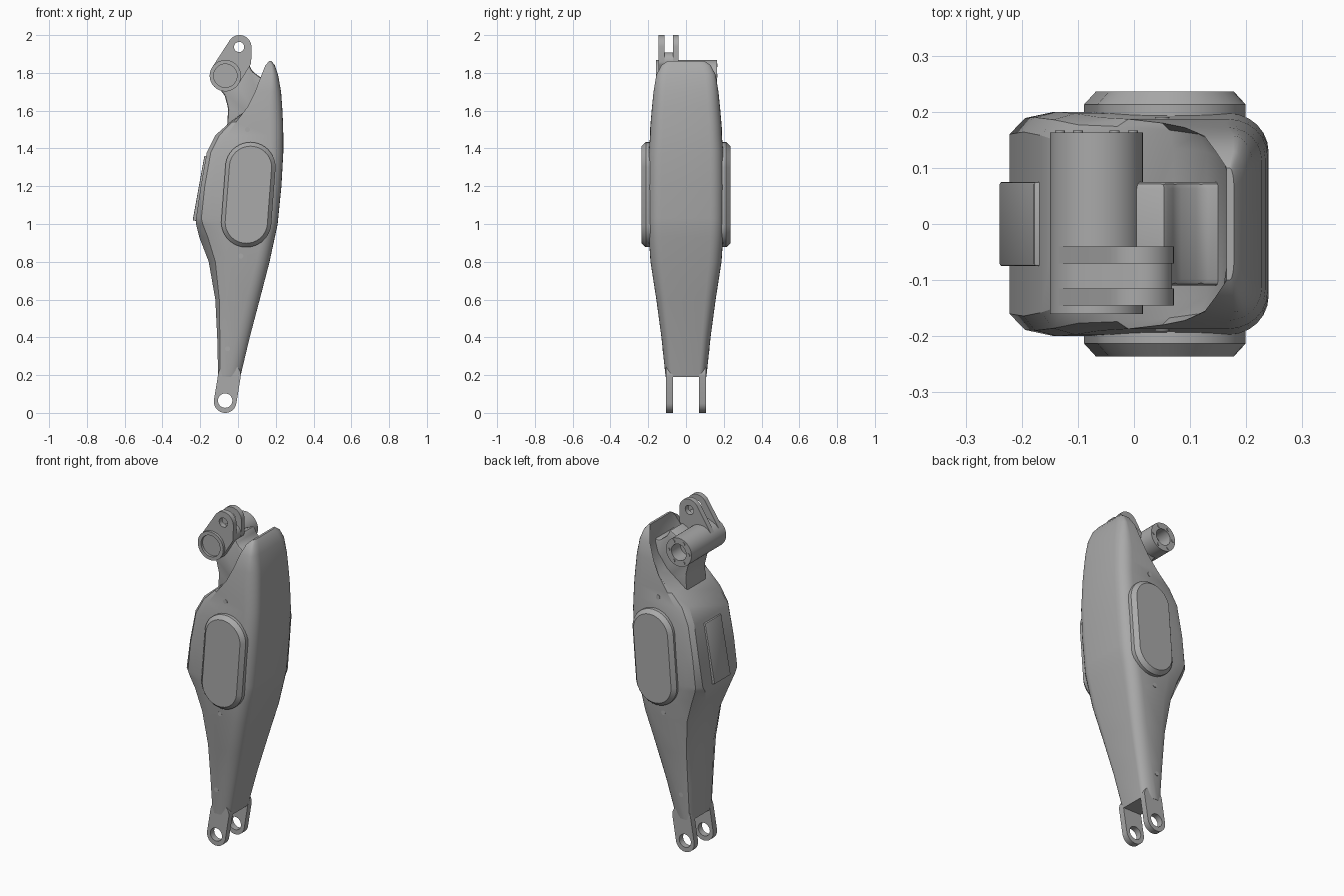
import bpy, bmesh
from math import sin, cos, pi, radians

cube = bpy.data.objects.get("Cube")
if cube:
    bpy.data.objects.remove(cube)

grey = bpy.data.materials.new("cast_grey")
grey.use_nodes = True
colour = (0.4, 0.4, 0.4, 1)
grey.diffuse_color = colour
grey.node_tree.nodes["Principled BSDF"].inputs["Base Color"].default_value = colour


def finish(name, bm):
    bmesh.ops.recalc_face_normals(bm, faces=bm.faces)
    mesh = bpy.data.meshes.new(name)
    bm.to_mesh(mesh)
    bm.free()
    mesh.materials.append(grey)
    ob = bpy.data.objects.new(name, mesh)
    bpy.context.collection.objects.link(ob)
    return ob


def activate(ob):
    bpy.ops.object.select_all(action='DESELECT')
    ob.select_set(True)
    bpy.context.view_layer.objects.active = ob


def smooth(ob, angle=35):
    activate(ob)
    bpy.ops.object.shade_smooth_by_angle(angle=radians(angle))


def hull(name, discs, n=40):
    """Convex solid wrapped around discs (x, z, radius, y) that face along y."""
    bm = bmesh.new()
    for x, z, r, y in discs:
        for i in range(n):
            a = 2 * pi * i / n
            bm.verts.new((x + r * cos(a), y, z + r * sin(a)))
    res = bmesh.ops.convex_hull(bm, input=bm.verts)
    inner = [v for v in res["geom_interior"] if isinstance(v, bmesh.types.BMVert)]
    bmesh.ops.delete(bm, geom=inner, context='VERTS')
    bmesh.ops.dissolve_limit(bm, angle_limit=0.01, verts=bm.verts, edges=bm.edges)
    return finish(name, bm)


def slab(name, discs, y0, y1):
    return hull(name, [(x, z, r, y) for x, z, r in discs for y in (y0, y1)])


def profile(name, points, y0, y1, bevel):
    """Side outline in x and z, extruded along y with softened edges."""
    bm = bmesh.new()
    face = bm.faces.new([bm.verts.new((x, y0, z)) for x, z in points])
    geom = bmesh.ops.extrude_face_region(bm, geom=[face])["geom"]
    verts = [v for v in geom if isinstance(v, bmesh.types.BMVert)]
    bmesh.ops.translate(bm, verts=verts, vec=(0, y1 - y0, 0))
    bmesh.ops.recalc_face_normals(bm, faces=bm.faces)
    bmesh.ops.bevel(bm, geom=bm.edges[:], offset=bevel, segments=2,
                    profile=0.5, affect='EDGES')
    return finish(name, bm)


def cut(ob, cutters):
    for c in cutters:
        c.hide_render = True
        mod = ob.modifiers.new("cut", 'BOOLEAN')
        mod.operation, mod.solver, mod.object = 'DIFFERENCE', 'EXACT', c
        activate(ob)
        bpy.ops.object.modifier_apply(modifier=mod.name)
        bpy.data.objects.remove(c)


# Main shell: height, rear x, outer x, half width, rear corner depth, rear face share
rows = [
    (.19, -.105, .012, .108, .03, .8), (.4, -.11, .062, .13, .04, .7),
    (.6, -.12, .115, .157, .06, .55), (.8, -.155, .167, .188, .1, .5),
    (.93, -.205, .195, .197, .13, .55), (1, -.222, .21, .2, .1, .7),
    (1.03, -.222, .213, .2, .08, .8), (1.2, -.197, .23, .2, .06, .82),
    (1.38, -.165, .24, .197, .06, .8), (1.47, -.12, .24, .19, .06, .75),
    (1.54, -.04, .238, .187, .03, .75), (1.62, .07, .234, .18, -.02, .75),
    (1.7, .13, .228, .172, -.04, .75), (1.79, .155, .212, .157, -.03, .75),
    (1.84, .165, .195, .13, -.02, .75), (1.862, .165, .178, .1, 0, .75),
]


def section(x0, x1, w, c, f):
    d = min(.07, .6 * (x1 - x0))
    half = [(x0, f * w), (x0 + c * .35, w * (f + (1 - f) * .72)), (x0 + c, w)]
    for i in range(7):
        t = pi / 2 * i / 6
        half.append((x1 - d + d * sin(t), w * (.65 + .35 * cos(t))))
    return half + [(x, -y) for x, y in reversed(half)]


bm = bmesh.new()
rings = [[bm.verts.new((x, y, z)) for x, y in section(*r)] for z, *r in rows]
for a, b in zip(rings, rings[1:]):
    for i in range(len(a)):
        j = (i + 1) % len(a)
        bm.faces.new((a[i], a[j], b[j], b[i]))
bm.faces.new(rings[0])
bm.faces.new(rings[-1])
smooth(finish("main_shell", bm), 30)

# Raised rear cover plate
smooth(profile("rear_cover", [(-.24, 1.02), (-.178, 1.36), (-.13, 1.36), (-.15, 1.0)],
               -.075, .075, .004))

# Parts repeated on both sides
for side, s in (("right", -1), ("left", 1)):
    ends = [(.066, 1.3), (.044, 1.01)]
    pad = hull(side + "_side_pad", [(x, z, r, s * y) for x, z in ends
               for r, y in ((.133, .17), (.133, .213), (.112, .236))])
    smooth(pad, 25)

    prong = slab(side + "_lower_prong", [(-.068, .06, .06), (-.045, .2, .06)],
                 s * .07, s * .106)
    cut(prong, [slab("hole", [(-.068, .065, .038)], s * .04, s * .15)])
    smooth(prong)

    for i, (x, z, y) in enumerate([(-.055, .34, .123), (.015, .83, .189),
                                   (.05, 1.5, .189)]):
        smooth(slab(f"{side}_screw_{i}", [(x, z, .013)], s * (y - .02), s * (y + .002)))

# Neck joining the upper joint to the shell
smooth(profile("neck", [(-.06, 1.48), (-.052, 1.61), (-.07, 1.68), (-.11, 1.73),
                        (-.05, 1.8), (.055, 1.85), (.075, 1.81), (.12, 1.775),
                        (.17, 1.77), (.17, 1.48)], -.11, .075, .012))

# Cross barrel with sockets at both ends
barrel_disc = (-.067, 1.785, .083)
barrel = slab("joint_barrel", [barrel_disc], -.16, .163)
cut(barrel, [slab("front_socket", [(-.067, 1.785, .062)], -.2, -.135),
             slab("back_socket", [(-.067, 1.785, .048)], .08, .2)])
smooth(barrel)

# Bolts around the back socket
for i in range(6):
    a = pi / 3 * i
    smooth(slab(f"barrel_bolt_{i}", [(-.067 + .065 * cos(a), 1.785 + .065 * sin(a), .009)],
                .155, .167))

# Upper fork: two ears with a pin hole and a web between them
for name, y0, y1 in (("front_ear", -.145, -.115), ("rear_ear", -.07, -.04)):
    ear = slab(name, [barrel_disc, (.008, 1.937, .063), (.03, 1.86, .04)], y0, y1)
    cut(ear, [slab("pin_hole", [(.006, 1.937, .027)], y0 - .02, y1 + .02)])
    smooth(ear)
smooth(slab("ear_web", [barrel_disc, (.02, 1.86, .048)], -.12, -.06))
